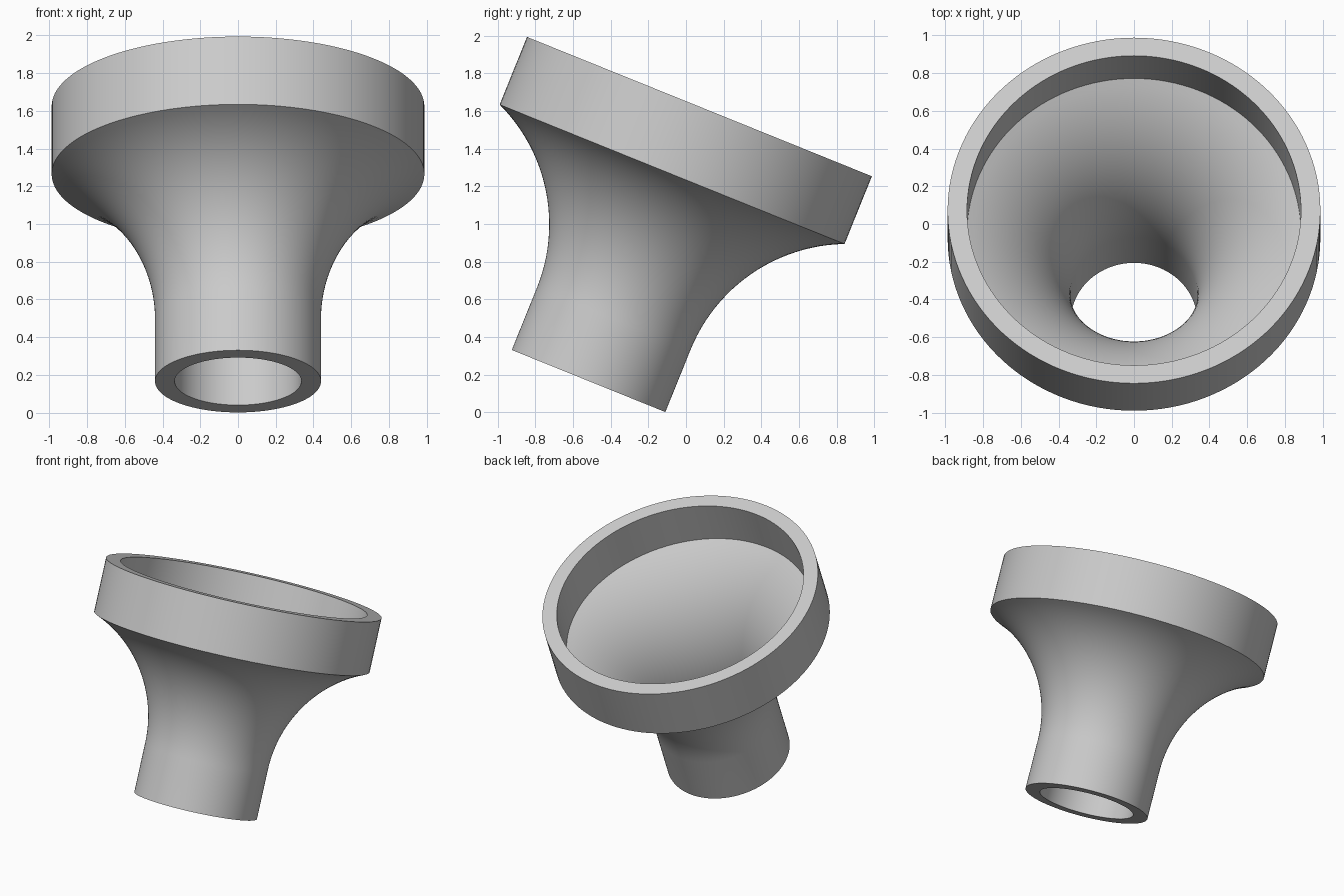
import bpy
import bmesh
from math import sin, cos, acos, pi, radians
from mathutils import Matrix

cube = bpy.data.objects.get("Cube")
if cube:
    bpy.data.objects.remove(cube, do_unlink=True)

SEGMENTS = 128
ARC_STEPS = 24
TILT = radians(22)
HEIGHT = 1.572            # length along the tilted axis
FLARE_START = 0.356       # end of the straight neck
FLARE_CENTRE = 1.34       # radius at which both flare arcs are centred


def flare(neck_radius, rim_radius):
    """Arc from the straight neck out to the rim, as (radius, height) points."""
    arc = FLARE_CENTRE - neck_radius
    sweep = acos((FLARE_CENTRE - rim_radius) / arc)
    angles = [sweep * i / ARC_STEPS for i in range(ARC_STEPS + 1)]
    return [(FLARE_CENTRE - arc * cos(a), FLARE_START + arc * sin(a)) for a in angles]


def revolve(name, profile, material):
    """Revolve a closed (radius, height) profile around z."""
    bm = bmesh.new()
    rings = []
    for radius, height in profile:
        turns = [2 * pi * i / SEGMENTS for i in range(SEGMENTS)]
        rings.append([bm.verts.new((radius * cos(t), radius * sin(t), height)) for t in turns])
    for k, ring in enumerate(rings):
        following = rings[(k + 1) % len(rings)]
        for i in range(SEGMENTS):
            j = (i + 1) % SEGMENTS
            bm.faces.new((ring[i], ring[j], following[j], following[i]))
    bmesh.ops.recalc_face_normals(bm, faces=bm.faces)
    # Lean the axis towards the back and lift the neck onto the ground
    bm.transform(Matrix.Translation((0, -0.5175, 0.166)) @ Matrix.Rotation(-TILT, 4, "X"))
    mesh = bpy.data.meshes.new(name)
    bm.to_mesh(mesh)
    bm.free()
    mesh.materials.append(material)
    obj = bpy.data.objects.new(name, mesh)
    bpy.context.collection.objects.link(obj)
    return obj


grey = bpy.data.materials.new("light_grey")
grey.use_nodes = True
grey.diffuse_color = (0.6, 0.6, 0.6, 1)
grey.node_tree.nodes["Principled BSDF"].inputs["Base Color"].default_value = grey.diffuse_color

# Outer skin going up, then inner skin coming back down
outer = [(0.44, 0)] + flare(0.44, 0.988) + [(0.988, HEIGHT)]
inner = [(0.336, 0)] + flare(0.336, 0.885) + [(0.885, HEIGHT)]
funnel = revolve("flared_funnel", outer + inner[::-1], grey)

bpy.ops.object.select_all(action="DESELECT")
funnel.select_set(True)
bpy.context.view_layer.objects.active = funnel
bpy.ops.object.shade_smooth_by_angle(angle=radians(30))
